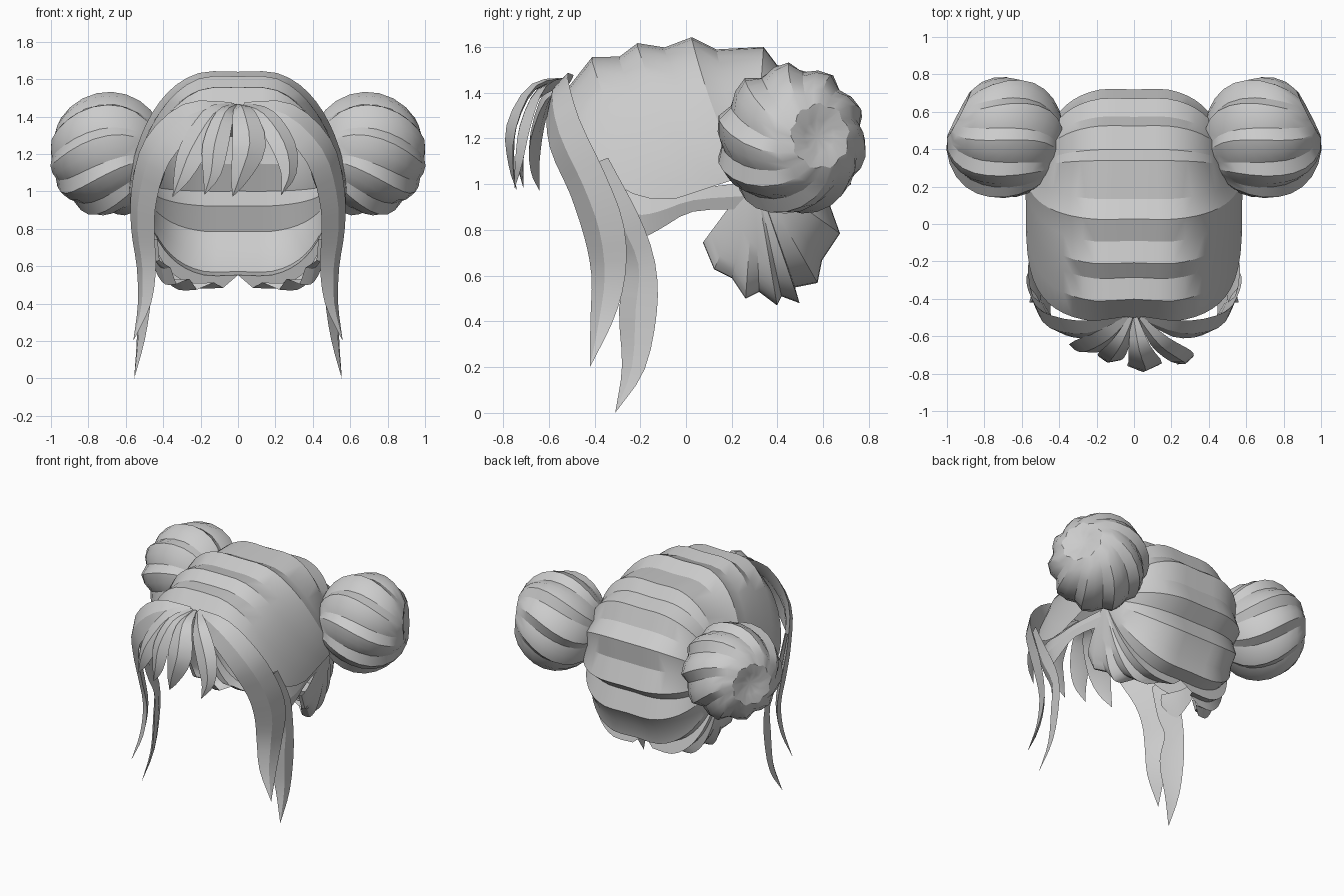
import bpy, bmesh
from math import sin, cos, pi, radians
from mathutils import Vector as V

if "Cube" in bpy.data.objects:
    bpy.data.objects.remove(bpy.data.objects["Cube"])


def make(name, verts, faces, mirror=False, angle=24):
    me = bpy.data.meshes.new(name)
    me.from_pydata([tuple(v) for v in verts], [], faces)
    bm = bmesh.new()
    bm.from_mesh(me)
    bmesh.ops.remove_doubles(bm, verts=bm.verts, dist=0.0005)
    bmesh.ops.recalc_face_normals(bm, faces=bm.faces)
    bm.to_mesh(me)
    bm.free()
    me.shade_smooth()
    me.set_sharp_from_angle(angle=radians(angle))
    ob = bpy.data.objects.new(name, me)
    bpy.context.collection.objects.link(ob)
    if mirror:
        ob.modifiers.new("Mirror", 'MIRROR')
    return ob


def grid_faces(rows, cols, wrap=False):
    return [(i * cols + j, i * cols + (j + 1) % cols,
             (i + 1) * cols + (j + 1) % cols, (i + 1) * cols + j)
            for i in range(rows - 1) for j in range(cols if wrap else cols - 1)]


def smooth_path(pts, n=3):
    # Catmull-Rom through 4D rows (x, y, z, half width)
    p = [V(q) for q in pts]
    p = [p[0] * 2 - p[1]] + p + [p[-1] * 2 - p[-2]]
    out = []
    for i in range(1, len(p) - 2):
        a, b, c, d = p[i - 1:i + 3]
        for k in range(n):
            t = k / n
            out.append(0.5 * (2 * b + (c - a) * t + (2 * a - 5 * b + 4 * c - d) * t * t
                              + (3 * b - a - 3 * c + d) * t ** 3))
    return out + [p[-2]]


def strand(name, rows, mirror=False, side=None, bulge=0.4):
    # flat lock with a ridge on the outer face, tapering to a tip
    path = smooth_path(rows)
    verts = []
    for i, q in enumerate(path):
        c, w = q.to_3d(), max(q[3], 0)
        t = (path[min(i + 1, len(path) - 1)] - path[max(i - 1, 0)]).to_3d().normalized()
        n = V((c.x, c.y, 0.5 * (c.z - 1) if c.z > 1 else 0)).normalized()
        d = V(side) if side else t.cross(n).normalized()
        n = d.cross(t).normalized() * (1 if d.cross(t).dot(n) > 0 else -1)
        verts += [c - d * w, c + n * w * bulge, c + d * w, c - n * w * 0.1]
    make(name, verts, grid_faces(len(path), 4, True), mirror)


# Scalp hair: ridged centre profile, every strand swept to the bun base
centre = [(-.53, 1.43), (-.42, 1.57), (-.3, 1.57), (-.22, 1.63), (-.1, 1.61), (.02, 1.655),
          (.13, 1.6), (.34, 1.61), (.4, 1.53), (.53, 1.5), (.58, 1.38), (.68, 1.3), (.67, 1.15),
          (.73, 1.0), (.63, .92), (.68, .78), (.6, .66), (.58, .56), (.48, .54)]
hem = [(.08, .5, .47), (.13, .42, .5), (.22, .4, .46), (.26, .32, .52), (.33, .26, .49),
       (.36, .2, .58), (.42, .12, .62), (.43, .07, .74)]
ends = [V((0, y, z)) for y, z in centre] + [V(h) for h in hem]
base_y, base_z, N = .3, 1.05, 14
verts = []
for c in ends:
    f = min(1, max(0, (base_y - c.y) / .82)) if c.z > 1 else 0
    w = .5 + .08 * min(1, 3 * f)
    for k in range(N + 1):
        t = pi / 2 * k / N
        co, si = max(cos(t), 0), sin(t)
        part = .975 + .025 * min(1, t / .2)      # shallow parting groove
        verts.append(V((c.x + (w - c.x) * si ** .68,
                        base_y + (c.y - base_y) * part * co ** (1 - .6 * f),
                        base_z + (c.z - base_z) * part * co - .38 * f * si ** 2 * co ** .4)))
make("scalp_hair", verts, grid_faces(len(ends), N + 1), True)

# Buns: twisted, saw-ridged balls on a slanted axis
axis = V((.82, .42, .05)).normalized()
e1 = axis.cross(V((0, 0, 1))).normalized()
e2 = axis.cross(e1)
ridges, steps, rings = 9, (1.09, 1.05, .97), 14
verts = []
for i in range(rings + 1):
    th = pi * i / rings
    for j in range(ridges * 3):
        ph = 2 * pi * j / (ridges * 3) + 1.5 * (i / rings) ** 1.5
        r = .31 * steps[j % 3]
        dip = .07 * max(0, 1 - (pi - th) / .5)    # hollow at the swirl centre
        verts.append(V((.69, .46, 1.195)) - axis * (cos(th) * .315 + dip)
                     + (e1 * cos(ph) + e2 * sin(ph)) * r * sin(th))
make("bun", verts, grid_faces(rings + 1, ridges * 3, True), True)

# Long side locks and small tuft under each bun
strand("front_side_lock", [(.03, -.5, 1.46, .02), (.25, -.56, 1.4, .09), (.43, -.53, 1.22, .11),
                           (.5, -.43, 1.0, .11), (.51, -.36, .8, .11), (.49, -.34, .6, .09),
                           (.5, -.37, .4, .06), (.56, -.42, .2, 0)], True, bulge=.3)
strand("rear_side_lock", [(.53, -.38, 1.1, .05), (.53, -.28, .85, .08), (.51, -.2, .65, .07),
                          (.5, -.21, .45, .09), (.52, -.23, .2, .055), (.555, -.31, 0, 0)],
       True, bulge=.3)
strand("side_tuft", [(.48, .28, .95, .06), (.53, .03, .93, .05), (.54, -.12, .88, .08),
                     (.53, -.22, .87, .1), (.5, -.32, .94, .04)], True, side=(0, 0, 1), bulge=.25)

# Fringe
fringe = {
    "fringe_centre": [(0, -.5, 1.46, .02), (.03, -.66, 1.42, .06), (.06, -.75, 1.25, .09),
                      (.01, -.755, 1.08, .05), (-.03, -.74, .97, 0)],
    "fringe_right": [(.03, -.5, 1.46, .02), (.14, -.63, 1.4, .06), (.24, -.7, 1.25, .07),
                     (.27, -.73, 1.1, .045), (.23, -.75, .98, 0)],
    "fringe_inner_left": [(-.01, -.5, 1.46, .02), (-.07, -.63, 1.41, .05), (-.12, -.7, 1.25, .07),
                          (-.14, -.72, 1.1, .05), (-.18, -.71, .98, 0)],
    "fringe_outer_left": [(-.03, -.5, 1.46, .02), (-.13, -.59, 1.4, .07), (-.24, -.65, 1.22, .08),
                          (-.3, -.66, 1.08, .05), (-.35, -.64, .97, 0)],
}
for name, rows in fringe.items():
    strand(name, rows)
